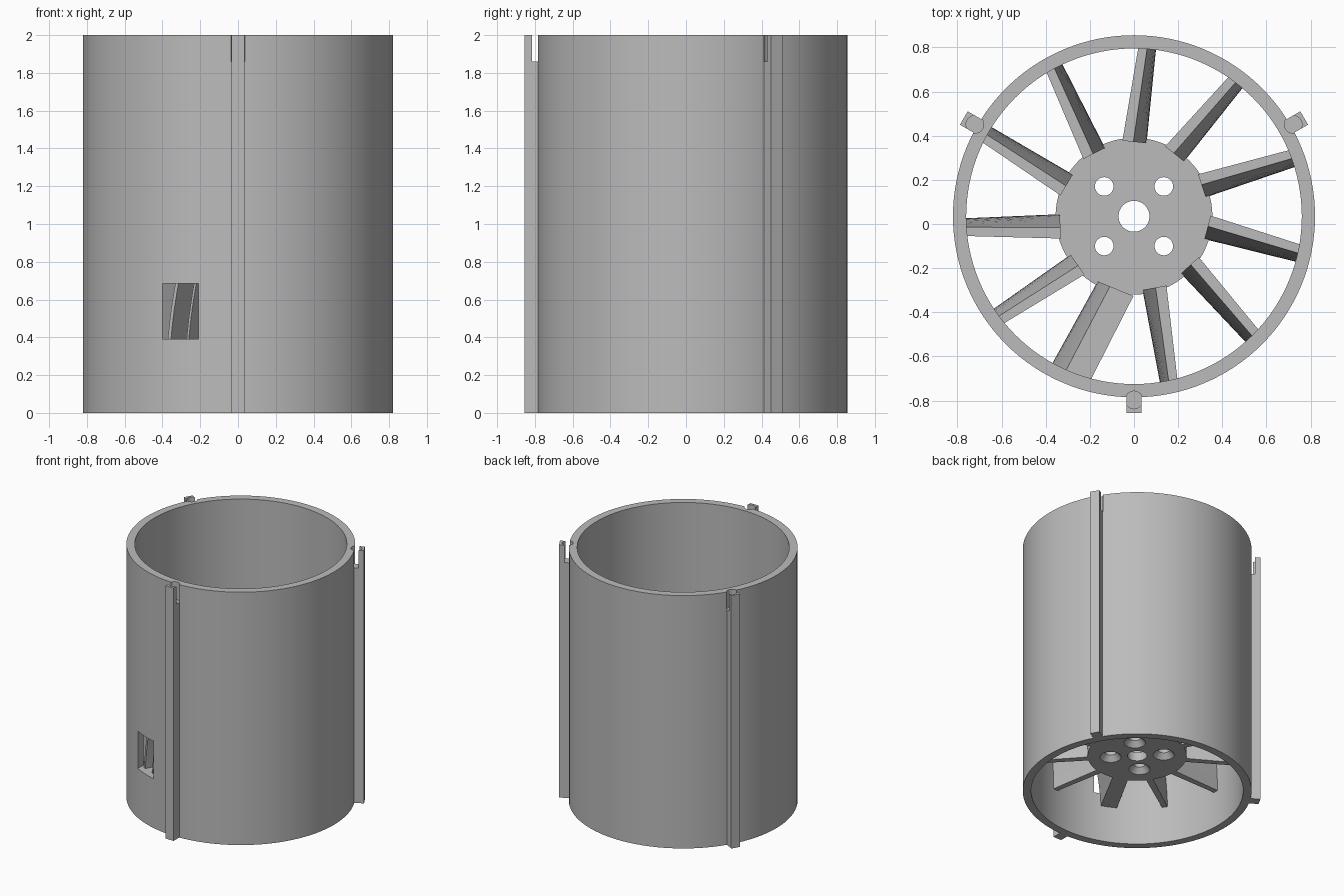
import bpy, bmesh, math
from mathutils import Matrix, Vector

old = bpy.data.objects.get("Cube")
if old:
    bpy.data.objects.remove(old, do_unlink=True)

grey = bpy.data.materials.new("light_grey")
grey.use_nodes = True
COLOUR = (0.5, 0.5, 0.5, 1)
grey.diffuse_color = COLOUR
grey.node_tree.nodes["Principled BSDF"].inputs["Base Color"].default_value = COLOUR

CY = 0.035          # axis of the duct in y
HUB_Z = 0.29        # underside of hub and vanes
VANE_TOP = 0.79
VANES = 11


def finish(name, bm):
    bmesh.ops.recalc_face_normals(bm, faces=bm.faces)
    mesh = bpy.data.meshes.new(name)
    bm.to_mesh(mesh)
    bm.free()
    mesh.materials.append(grey)
    obj = bpy.data.objects.new(name, mesh)
    bpy.context.collection.objects.link(obj)
    return obj


def cone(name, r1, r2, z0, z1, x=0, y=0, sides=48):
    bm = bmesh.new()
    bmesh.ops.create_cone(bm, cap_ends=True, segments=sides, radius1=r1, radius2=r2,
                          depth=z1 - z0, matrix=Matrix.Translation((x, y, (z0 + z1) / 2)))
    return finish(name, bm)


def box(name, lo, hi, turn=None):
    lo, hi = Vector(lo), Vector(hi)
    bm = bmesh.new()
    bmesh.ops.create_cube(bm, size=1, matrix=Matrix.Translation((lo + hi) / 2)
                          @ Matrix.Diagonal((*(hi - lo), 1)))
    if turn:
        bm.transform(turn)
    return finish(name, bm)


def cut(obj, cutters):
    for c in cutters:
        c.hide_render = True
        mod = obj.modifiers.new("cut", "BOOLEAN")
        mod.operation = "DIFFERENCE"
        mod.solver = "EXACT"
        mod.object = c
        bpy.context.view_layer.objects.active = obj
        bpy.ops.object.modifier_apply(modifier=mod.name)
        bpy.data.objects.remove(c, do_unlink=True)


def smooth(obj):
    bpy.ops.object.select_all(action="DESELECT")
    obj.select_set(True)
    bpy.context.view_layer.objects.active = obj
    bpy.ops.object.shade_smooth_by_angle(angle=math.radians(30))


def spin(angle):
    return Matrix.Translation((0, CY, 0)) @ Matrix.Rotation(angle, 4, "Z")


def vane(name, angle, inner, outer, inset=0, z0=HUB_Z, z1=VANE_TOP, steps=8):
    """Loft a leaning blade; each end is (radius, bottom low, bottom high, lean)."""
    bm = bmesh.new()
    loops = []
    for r, low, high, lean in (inner, outer):
        left, right = [], []
        for i in range(steps + 1):
            z = z0 + (z1 - z0) * i / steps
            k = (z - HUB_Z) / (VANE_TOP - HUB_Z)
            t = lean * k ** 1.6
            left.append(bm.verts.new((r, low + t + inset, z)))
            right.append(bm.verts.new((r, high + t - inset, z)))
        loops.append(left + right[::-1])
        for i in range(steps):
            bm.faces.new((left[i], left[i + 1], right[i + 1], right[i]))
    a, b = loops
    for i in range(len(a)):
        j = (i + 1) % len(a)
        bm.faces.new((a[i], a[j], b[j], b[i]))
    bm.transform(spin(angle))
    return finish(name, bm)


# Duct wall with the cable window
duct = cone("duct_wall", 0.82, 0.82, 0, 2, y=CY, sides=128)
cut(duct, [cone("bore", 0.76, 0.76, -0.1, 2.1, y=CY, sides=128),
           box("window", (-0.40, -0.95, 0.39), (-0.21, -0.50, 0.685))])

# Three guide ribs, each with a round socket at the top that also bites the wall
for i in range(3):
    angle = math.radians(-90 + 120 * i)
    rib = box(f"guide_rib_{i + 1}", (0.80, -0.035, 0), (0.89, 0.035, 2), spin(angle))
    for part in (rib, duct):
        spot = spin(angle) @ Vector((0.832, 0, 0))
        cut(part, [cone("socket", 0.04, 0.04, 1.86, 2.1, spot.x, spot.y, 32)])
smooth(duct)

# Hub plate with a centre bore and four countersunk screw holes
hub = cone("hub_plate", 0.355, 0.355, HUB_Z, HUB_Z + 0.07, y=CY, sides=96)
cut(hub, [cone("centre_bore", 0.07, 0.07, 0.2, 0.5, y=CY)])
for sx in (-1, 1):
    for sy in (-1, 1):
        x, y = 0.135 * sx, CY + 0.135 * sy
        cut(hub, [cone("screw_hole", 0.042, 0.042, 0.2, 0.5, x, y, 32),
                  cone("countersink", 0.085, 0.042, HUB_Z - 0.01, HUB_Z + 0.04, x, y, 32)])
smooth(hub)

# Leaning stator vanes; one is a wide hollow cable channel
for i in range(VANES):
    angle = math.radians(84) - math.tau * i / VANES
    if i == 6:
        ends = (0.335, -0.04, 0.075, 0.06), (0.77, -0.09, 0.03, 0.07)
        blade = vane("cable_vane", angle, *ends)
        wide = (0.30, *ends[0][1:]), (0.80, *ends[1][1:])
        cut(blade, [vane("channel", angle, *wide, inset=0.015, z0=0.39, z1=0.685)])
    else:
        blade = vane(f"vane_{i + 1}", angle, (0.335, -0.022, 0.028, 0.06),
                     (0.77, -0.02, 0.02, 0.04))
    smooth(blade)
